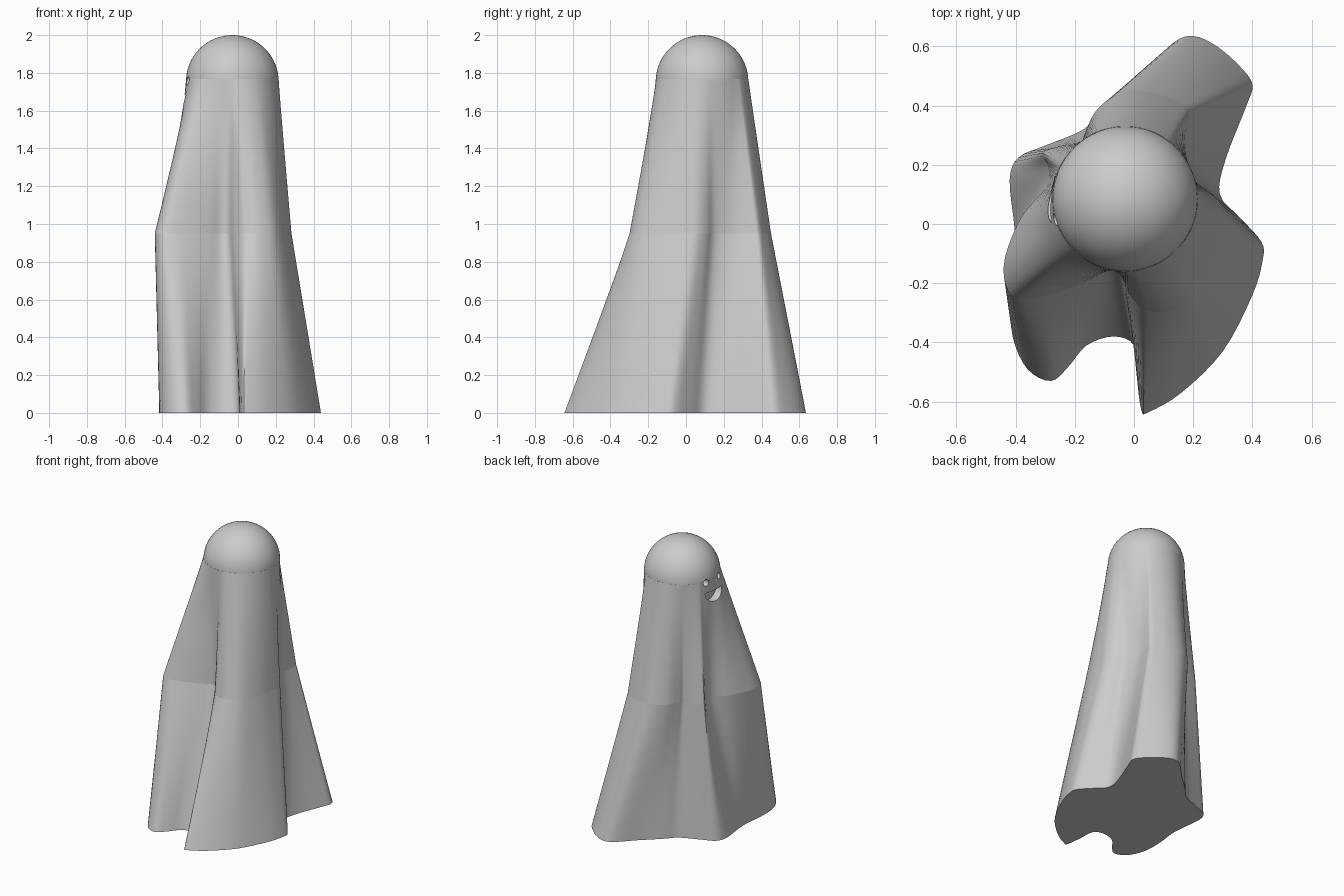
import bpy, bmesh, math

if "Cube" in bpy.data.objects:
    bpy.data.objects.remove(bpy.data.objects["Cube"])

HX, HY, HZ, R = -0.03, 0.085, 1.755, 0.245   # head centre and radius
MID_Z, TOP_Z = 0.95, 1.768

# hem outline on the ground and matching fold outline at mid height
HEM = [(.43, -.06), (.36, .02), (.29, .10), (.31, .22), (.38, .40), (.40, .47), (.36, .53),
       (.28, .60), (.20, .635), (.13, .61), (.02, .50), (-.09, .40), (-.17, .32), (-.30, .265),
       (-.39, .225), (-.42, .15), (-.405, .0), (-.40, -.10), (-.415, -.24), (-.41, -.38),
       (-.36, -.49), (-.28, -.53), (-.22, -.48), (-.16, -.41), (-.07, -.38), (0, -.41),
       (.01, -.52), (.025, -.63), (.05, -.635), (.16, -.57), (.30, -.43), (.40, -.24), (.435, -.12)]
FOLD = [(.28, .06), (.25, .11), (.20, .155), (.175, .25), (.185, .35), (.185, .385), (.15, .41),
        (.08, .44), (0, .45), (-.07, .43), (-.13, .38), (-.165, .31), (-.18, .28), (-.24, .265),
        (-.31, .24), (-.29, .19), (-.30, .12), (-.38, .025), (-.435, -.11), (-.435, -.20),
        (-.40, -.25), (-.33, -.25), (-.24, -.225), (-.15, -.19), (-.09, -.16), (-.05, -.17),
        (-.02, -.23), (.02, -.28), (.06, -.295), (.12, -.295), (.20, -.25), (.26, -.12), (.28, 0)]


def smooth_loop(pts, steps=4):
    """Closed Catmull-Rom curve through the points."""
    out, n = [], len(pts)
    for i in range(n):
        a, b, c, d = (pts[(i + k) % n] for k in (-1, 0, 1, 2))
        for s in range(steps):
            t = s / steps
            out.append(tuple(0.5 * (2 * q + (r - p) * t + (2 * p - 5 * q + 4 * r - w) * t * t
                                    + (3 * q - p - 3 * r + w) * t ** 3)
                             for p, q, r, w in zip(a, b, c, d)))
    return out


def make_object(name, bm):
    bmesh.ops.recalc_face_normals(bm, faces=bm.faces)
    me = bpy.data.meshes.new(name)
    bm.to_mesh(me)
    bm.free()
    ob = bpy.data.objects.new(name, me)
    bpy.context.collection.objects.link(ob)
    return ob


def prism(name, outline, x0, x1):
    """Outline in the y-z plane extruded along x."""
    bm = bmesh.new()
    face = bm.faces.new([bm.verts.new((x0, y, z)) for y, z in outline])
    ext = bmesh.ops.extrude_face_region(bm, geom=[face])["geom"]
    bmesh.ops.translate(bm, vec=(x1 - x0, 0, 0),
                        verts=[g for g in ext if isinstance(g, bmesh.types.BMVert)])
    return make_object(name, bm)


def boolean(target, tool, op):
    tool.hide_render = True
    mod = target.modifiers.new(op, 'BOOLEAN')
    mod.object, mod.operation, mod.solver = tool, op, 'EXACT'
    bpy.context.view_layer.objects.active = target
    bpy.ops.object.modifier_apply(modifier=mod.name)
    bpy.data.objects.remove(tool, do_unlink=True)


# draped body: hem -> folds -> neck circle
hem, fold = smooth_loop(HEM), smooth_loop(FOLD)
neck = []
for x, y in fold:
    a = math.atan2(y - HY, x - HX)
    neck.append((HX + R * math.cos(a), HY + R * math.sin(a)))

bm = bmesh.new()
rings = []
N = 6
for lo, hi, z0, z1, first in ((hem, fold, 0, MID_Z, 0), (fold, neck, MID_Z, TOP_Z, 1)):
    for k in range(first, N + 1):
        t = k / N
        rings.append([bm.verts.new((p[0] + (q[0] - p[0]) * t, p[1] + (q[1] - p[1]) * t,
                                    z0 + (z1 - z0) * t)) for p, q in zip(lo, hi)])
n = len(hem)
for a, b in zip(rings, rings[1:]):
    for i in range(n):
        j = (i + 1) % n
        bm.faces.new((a[i], a[j], b[j], b[i]))
bm.faces.new(rings[0][::-1])
bm.faces.new(rings[-1])
body = make_object("draped_body", bm)

# round head
bm = bmesh.new()
bmesh.ops.create_uvsphere(bm, u_segments=64, v_segments=32, radius=R)
bmesh.ops.translate(bm, vec=(HX, HY, HZ), verts=bm.verts)
boolean(body, make_object("head", bm), 'UNION')

# eyes and smile carved on the left side
for s in (-1, 1):
    ring = [(HY + s * 0.07 + 0.02 * math.cos(k * math.tau / 24),
             HZ + 0.003 + 0.023 * math.sin(k * math.tau / 24)) for k in range(24)]
    boolean(body, prism("eye_cutter", ring, -0.40, -0.225), 'DIFFERENCE')
smile = [(HY + 0.08 * math.cos(math.pi + k * math.pi / 20),
          1.685 + 0.075 * math.sin(math.pi + k * math.pi / 20)) for k in range(21)]
boolean(body, prism("mouth_cutter", smile, -0.42, -0.24), 'DIFFERENCE')

# smooth shading, with a crease at the mid-height fold
bpy.ops.object.select_all(action='DESELECT')
body.select_set(True)
bpy.context.view_layer.objects.active = body
bpy.ops.object.shade_smooth_by_angle(angle=math.radians(35))
me = body.data
for e in me.edges:
    if all(abs(me.vertices[v].co.z - MID_Z) < 1e-4 for v in e.vertices):
        e.use_edge_sharp = True
